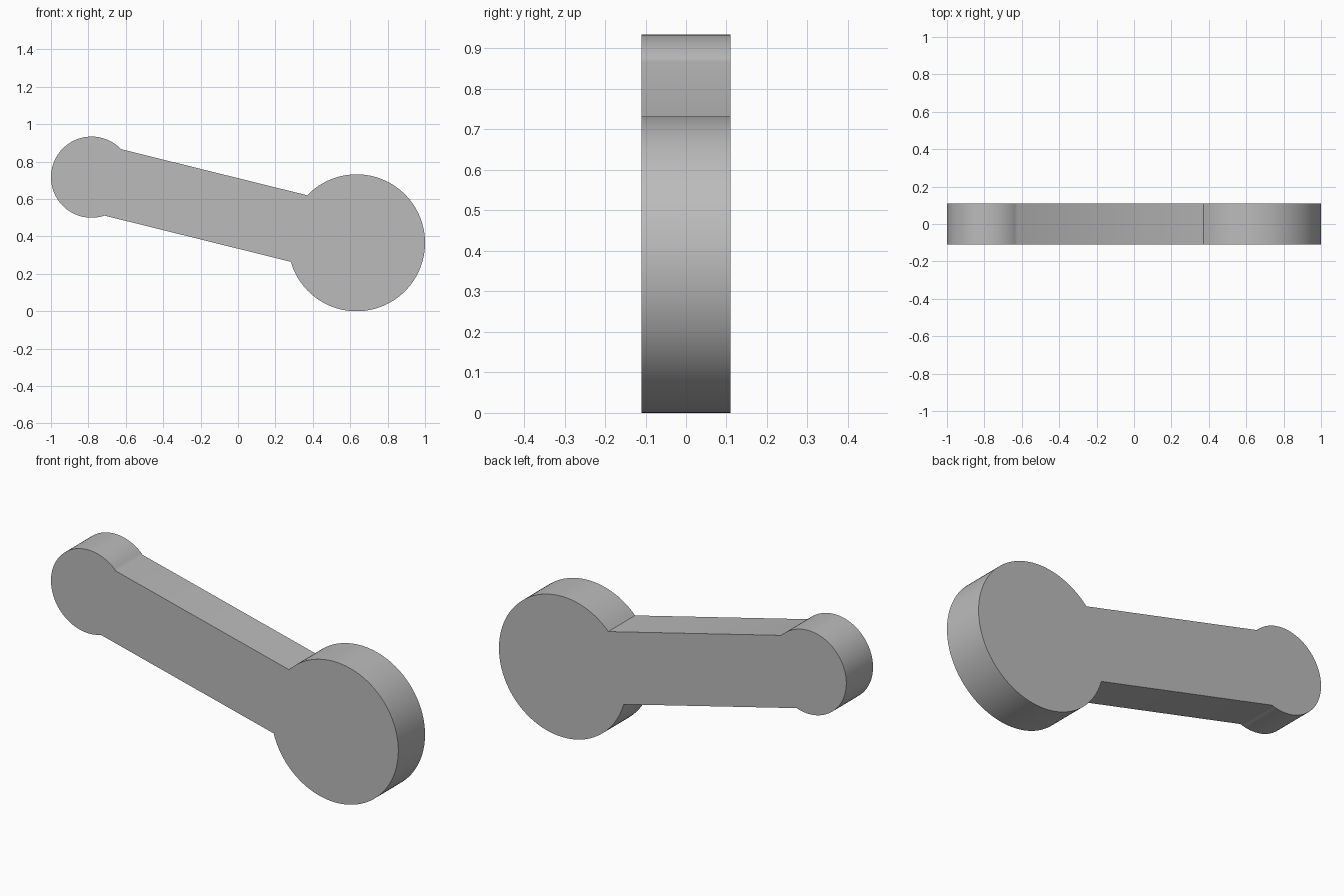
import bpy, bmesh, math
from mathutils import Vector

cube = bpy.data.objects.get("Cube")
if cube:
    bpy.data.objects.remove(cube, do_unlink=True)

# Plain grey material
grey = bpy.data.materials.new("plain_grey")
grey.use_nodes = True
colour = (0.5, 0.5, 0.5, 1)
grey.diffuse_color = colour
grey.node_tree.nodes["Principled BSDF"].inputs["Base Color"].default_value = colour

# Dimensions of the two round ends and the bar joining them
BIG_CENTRE, BIG_R = Vector((0.634, 0.366)), 0.366
SMALL_CENTRE, SMALL_R = Vector((-0.783, 0.717)), 0.217
BAR_HALF, DEPTH = 0.183, 0.22


def arc(centre, radius, facing, steps):
    """Rim of a round end, left open where the bar meets it."""
    gap = math.asin(BAR_HALF / radius)
    sweep = 2 * (math.pi - gap)
    angles = [facing + gap + sweep * i / steps for i in range(steps + 1)]
    return [centre + radius * Vector((math.cos(a), math.sin(a))) for a in angles]


# Outline: both rims, whose open ends are joined by the straight bar sides
axis = BIG_CENTRE - SMALL_CENTRE
tilt = math.atan2(axis.y, axis.x)
outline = arc(SMALL_CENTRE, SMALL_R, tilt, 64) + arc(BIG_CENTRE, BIG_R, tilt + math.pi, 96)

# Extrude the outline from front to back
bm = bmesh.new()
front = bm.faces.new([bm.verts.new((p.x, -DEPTH / 2, p.y)) for p in outline])
result = bmesh.ops.extrude_face_region(bm, geom=[front], use_keep_orig=True)
back = [v for v in result["geom"] if isinstance(v, bmesh.types.BMVert)]
bmesh.ops.translate(bm, verts=back, vec=(0, DEPTH, 0))
bmesh.ops.recalc_face_normals(bm, faces=bm.faces)

mesh = bpy.data.meshes.new("link_arm")
bm.to_mesh(mesh)
bm.free()
mesh.materials.append(grey)
link_arm = bpy.data.objects.new("link_arm", mesh)
bpy.context.collection.objects.link(link_arm)

# Smooth rims with crisp outer edges
bpy.ops.object.select_all(action="DESELECT")
link_arm.select_set(True)
bpy.context.view_layer.objects.active = link_arm
bpy.ops.object.shade_smooth_by_angle(angle=math.radians(40))
